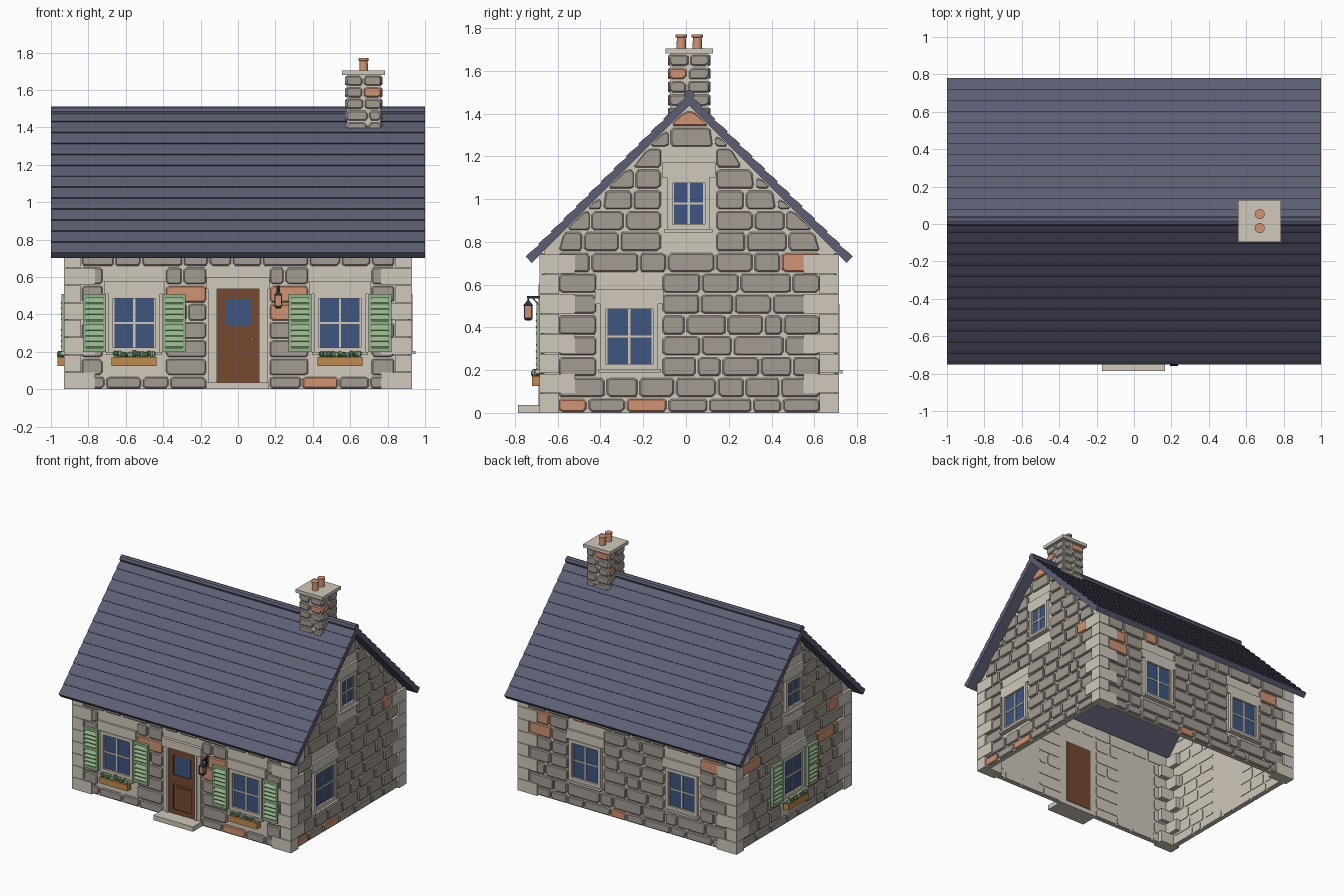
import bpy, bmesh, math, random

if "Cube" in bpy.data.objects:
    bpy.data.objects.remove(bpy.data.objects["Cube"])
random.seed(4)

def mat(name, r, g, b):
    m = bpy.data.materials.new(name)
    lin = lambda c: ((c / 255 + 0.055) / 1.055) ** 2.4
    m.diffuse_color = (lin(r), lin(g), lin(b), 1)
    m.use_nodes = True
    m.node_tree.nodes["Principled BSDF"].inputs["Base Color"].default_value = m.diffuse_color
    return m

CREAM = mat("cream mortar", 208, 200, 188)
STONE = mat("grey stone", 164, 156, 148)
TERRA = mat("terracotta", 208, 148, 116)
SLATE = mat("blue slate", 92, 95, 116)
GLASS = mat("window blue", 62, 86, 128)
DOOR = mat("door brown", 118, 74, 48)
WOOD = mat("planter wood", 192, 138, 78)
GREEN = mat("shutter green", 148, 180, 138)
LEAF = mat("leaf green", 84, 128, 84)
IRON = mat("dark iron", 48, 50, 58)
YC = 0.015                       # ridge line in y

class Part:
    """One mesh object collected from lofted solids."""
    def __init__(self, name):
        self.name, self.bm, self.mats = name, bmesh.new(), []

    def loft(self, rings, m, back=None):
        bm = self.bm
        for x in (m, back):
            if x and x not in self.mats:
                self.mats.append(x)
        vs = [[bm.verts.new(p) for p in r] for r in rings]
        fs = [bm.faces.new(vs[0][::-1]), bm.faces.new(vs[-1])]
        n = len(vs[0])
        for a, b in zip(vs, vs[1:]):
            fs += [bm.faces.new((a[i], a[(i + 1) % n], b[(i + 1) % n], b[i])) for i in range(n)]
        for f in fs:
            f.material_index = self.mats.index(m)
        if back:
            fs[0].material_index = self.mats.index(back)

    def prism(self, M, pts, n0, n1, m):
        self.loft([[M(u, z, n) for u, z in pts] for n in (n0, n1)], m)

    def box(self, M, u0, u1, z0, z1, n0, n1, m):
        self.prism(M, [(u0, z0), (u1, z0), (u1, z1), (u0, z1)], n0, n1, m)

    def turned(self, x, y, prof, sides, m, turn=0.0):
        self.loft([[(x + r * math.cos(turn + 2 * math.pi * i / sides),
                     y + r * math.sin(turn + 2 * math.pi * i / sides), z)
                    for i in range(sides)] for r, z in prof], m)

    def done(self):
        bmesh.ops.recalc_face_normals(self.bm, faces=self.bm.faces)
        me = bpy.data.meshes.new(self.name)
        self.bm.to_mesh(me)
        for m in self.mats:
            me.materials.append(m)
        bpy.context.collection.objects.link(bpy.data.objects.new(self.name, me))

# wall frames: (along wall, height, outward) -> world
def frames(x0, x1, y0, y1):
    return (lambda u, z, n: (u, y0 - n, z), lambda u, z, n: (u, y1 + n, z),
            lambda u, z, n: (x1 + n, u, z), lambda u, z, n: (x0 - n, u, z))
FRONT, BACK, RIGHT, LEFT = frames(-0.91, 0.91, -0.665, 0.695)
WORLD = lambda u, z, n: (u, n, z)

def stone(part, M, a, b, za, zb, m, n0, n1, apex):
    q = [(a, za), (b, za), (b, zb), (a, zb)]
    if apex:                     # cut to the gable slope
        inner = 0 if a < YC < b else min(abs(a - YC), abs(b - YC))
        zb = min(zb, apex - inner - 0.02)
        if zb - za < 0.03:
            return
        lim = lambda u, z: max(YC - (apex - z), min(YC + (apex - z), u))
        q = [(lim(u, z), z) for u, z in ((a, za), (b, za), (b, zb), (a, zb))]
    ring = []
    for i, p in enumerate(q):    # clipped, slightly uneven corners
        for o in (q[i - 1], q[(i + 1) % 4]):
            d = math.dist(p, o) + 1e-6
            t = min(random.uniform(0.006, 0.018) / d, 0.35)
            ring.append((p[0] + (o[0] - p[0]) * t, p[1] + (o[1] - p[1]) * t))
    cu, cz = sum(p[0] for p in ring) / 8, sum(p[1] for p in ring) / 8
    w, h = max(b - a, 0.04), zb - za
    top = [(cu + (u - cu) * (1 - 0.012 / w), cz + (z - cz) * (1 - 0.012 / h)) for u, z in ring]
    part.loft([[M(u, z, n0) for u, z in ring], [M(u, z, n1 - 0.006) for u, z in ring],
               [M(u, z, n1) for u, z in top]], m, CREAM)

def stones(name, M, u0, u1, zs, holes=(), orange=(), apex=None, width=0.175, n0=-0.034, n1=0.013):
    part = Part(name)
    for za, zb in zip(zs, zs[1:]):
        free, start = [], u0
        for h in sorted(h for h in holes if min(h[3], zb) - max(h[2], za) > 0.02):
            free.append((start, h[0]))
            start = h[1]
        for s, e in free + [(start, u1)]:
            if e - s < 0.035:
                continue
            k = max(1, round((e - s) / width + random.uniform(-0.4, 0.4)))
            cuts = [s] + [s + (e - s) * (i + random.uniform(-0.28, 0.28)) / k for i in range(1, k)] + [e]
            for a, b in zip(cuts, cuts[1:]):
                hit = any(a <= u < b and za <= z < zb for u, z in orange)
                stone(part, M, a + 0.005, b - 0.005, za + 0.005, zb - 0.005,
                      TERRA if hit else STONE, n0, n1, apex)
    part.done()

# mortar shell, open below
shell = Part("mortar_walls")
for M in (FRONT, BACK):
    shell.box(M, -0.91, 0.91, 0, 0.75, -0.03, 0, CREAM)
for M in (RIGHT, LEFT):
    shell.prism(M, [(-0.665, 0), (0.695, 0), (0.695, 0.757), (YC, 1.437), (-0.665, 0.757)], -0.03, 0, CREAM)
shell.done()

# stone courses
zs = [0] + [0.07 + 0.0975 * i for i in range(15)]
hole = lambda u, w, z0, z1: (u - w, u + w, z0, z1)
upper = hole(0.012, 0.125, 0.78, 1.2)
stones("front_stones", FRONT, -0.84, 0.84, zs[:9],
       [hole(-0.555, 0.165, 0.09, 0.58), hole(0.545, 0.165, 0.09, 0.58), hole(0, 0.165, 0, 0.6)],
       [(0.7, 0.62), (0.22, 0.54), (0.21, 0.4), (-0.25, 0.47), (0.4, 0.04)])
stones("back_stones", BACK, -0.84, 0.84, zs[:9],
       [hole(0.36, 0.15, 0.2, 0.58), hole(-0.46, 0.15, 0.2, 0.58)],
       [(0.78, 0.62), (0.67, 0.5), (0.45, 0.7), (0.08, 0.04), (-0.72, 0.6)])
stones("right_stones", RIGHT, -0.6, 0.63, zs, [hole(-0.265, 0.15, 0.2, 0.58), upper],
       [(-0.53, 0.03), (-0.21, 0.03), (0.56, 0.73), (YC, 1.4)], apex=1.43)
stones("left_stones", LEFT, -0.6, 0.63, zs, [hole(0.012, 0.15, 0.1, 0.58), upper],
       [(-0.45, 0.74), (-0.3, 0.53), (0.48, 0.6), (YC, 1.4)], apex=1.43)

# alternating corner blocks
quoins = Part("corner_blocks")
for sx in (-1, 1):
    for sy in (-1, 1):
        for k in range(8):
            lx, ly = (0.09, 0.165) if k % 2 else (0.165, 0.09)
            ye = YC + sy * 0.7
            xs, ys = sorted((sx * 0.93, sx * (0.93 - lx))), sorted((ye, ye - sy * ly))
            quoins.box(WORLD, *xs, k * 0.093, k * 0.093 + 0.09, *ys, CREAM)
quoins.done()

def window(name, M, u, z0, z1, w, shutters=False, planter=False):
    p, h, f = Part(name), w / 2, 0.024
    p.box(M, u - h - 0.025, u + h + 0.025, z1, z1 + 0.07, -0.03, 0.016, CREAM)
    p.box(M, u - h + 0.005, u + h - 0.005, z0, z1, 0, 0.006, GLASS)
    for s in (-1, 1):            # frame and thin inner sash
        e = sorted((u + s * h, u + s * (h - f)))
        p.box(M, *e, z0, z1, 0, 0.022, CREAM)
        e = sorted((u + s * (h - f), u + s * (h - f - 0.008)))
        p.box(M, *e, z0 + f, z1 - f, 0, 0.013, CREAM)
    p.box(M, u - h + f, u + h - f, z0, z0 + f, 0, 0.022, CREAM)
    p.box(M, u - h + f, u + h - f, z1 - f, z1, 0, 0.022, CREAM)
    p.box(M, u - 0.006, u + 0.006, z0 + f, z1 - f, 0, 0.012, CREAM)
    zc = (z0 + z1) / 2
    p.box(M, u - h + f, u + h - f, zc - 0.005, zc + 0.005, 0, 0.011, CREAM)
    p.box(M, u - h - 0.012, u + h + 0.012, z0 - 0.016, z0, 0, 0.038, CREAM)
    p.done()
    if shutters:
        p = Part(name + "_shutters")
        for a in (u - 0.275, u + 0.152):
            b = a + 0.123
            p.box(M, a, b, z0, z1, 0.01, 0.024, GREEN)
            for e in ((a, a + 0.016), (b - 0.016, b)):
                p.box(M, *e, z0, z1, 0.02, 0.034, GREEN)
            for r in (z0, zc - 0.01, z1 - 0.02):
                p.box(M, a + 0.016, b - 0.016, r, r + 0.02, 0.02, 0.034, GREEN)
            for r in (z0 + 0.022, zc + 0.012):   # tilted louvres
                for i in range(4):
                    z = r + i * 0.03
                    sec = [(z, 0.036), (z + 0.006, 0.038), (z + 0.028, 0.024), (z, 0.024)]
                    p.loft([[M(x, c, n) for c, n in sec] for x in (a + 0.012, b - 0.012)], GREEN)
        p.done()
    if planter:
        p = Part(name + "_flower_box")
        p.box(M, u - 0.12, u + 0.12, 0.125, 0.172, 0.012, 0.055, WOOD)
        for i in range(11):
            x, y, _ = M(u - 0.1 + i * 0.02, 0, 0.035 + 0.008 * (-1) ** i)
            r, z = random.uniform(0.013, 0.018), 0.186 + random.uniform(-0.004, 0.004)
            p.turned(x, y, [(r * 0.5, z - r), (r, z - r * 0.3), (r, z + r * 0.3), (r * 0.5, z + r)],
                     7, GREEN if i % 3 == 1 else LEAF)
        p.done()

window("front_left_window", FRONT, -0.555, 0.2, 0.51, 0.275, True, True)
window("front_right_window", FRONT, 0.545, 0.2, 0.51, 0.275, True, True)
window("back_window_a", BACK, 0.36, 0.2, 0.51, 0.27)
window("back_window_b", BACK, -0.46, 0.2, 0.51, 0.27)
window("right_window", RIGHT, -0.265, 0.205, 0.51, 0.27)
window("left_window", LEFT, 0.012, 0.2, 0.51, 0.27, True, True)
window("right_upper_window", RIGHT, 0.012, 0.86, 1.1, 0.2)
window("left_upper_window", LEFT, 0.012, 0.86, 1.1, 0.2)

# door with stone surround and step
d = Part("door_surround")
for s in (-1, 1):
    d.box(FRONT, *sorted((s * 0.113, s * 0.16)), 0, 0.535, -0.03, 0.016, CREAM)
    d.box(FRONT, *sorted((s * 0.113, s * 0.128)), 0.035, 0.535, 0, 0.024, CREAM)
d.box(FRONT, -0.168, 0.168, 0.535, 0.6, -0.03, 0.024, CREAM)
d.done()
d = Part("door")
d.box(FRONT, -0.113, 0.113, 0.035, 0.535, -0.034, 0.006, DOOR)
for s in (-1, 1):
    d.box(FRONT, *sorted((s * 0.113, s * 0.076)), 0.035, 0.535, 0, 0.014, DOOR)
for z0, z1 in ((0.035, 0.07), (0.265, 0.335), (0.485, 0.535)):
    d.box(FRONT, -0.076, 0.076, z0, z1, 0, 0.014, DOOR)
d.box(FRONT, -0.055, 0.055, 0.09, 0.245, 0, 0.011, DOOR)
d.box(FRONT, -0.07, 0.07, 0.338, 0.482, 0, 0.009, GLASS)
d.box(FRONT, 0.068, 0.084, 0.262, 0.278, 0, 0.03, WOOD)
d.done()
d = Part("door_step")
d.box(FRONT, -0.17, 0.167, 0, 0.037, -0.01, 0.12, CREAM)
d.done()

# wall lantern
l = Part("lantern")
lx, ly = 0.215, -0.738
l.box(FRONT, lx - 0.01, lx + 0.01, 0.48, 0.555, 0.008, 0.02, IRON)
l.box(FRONT, lx - 0.005, lx + 0.005, 0.536, 0.546, 0.01, 0.078, IRON)
l.loft([[(x, y, z) for y, z in ((-0.68, 0.49), (-0.68, 0.5), (-0.715, 0.54), (-0.722, 0.54))]
        for x in (lx - 0.004, lx + 0.004)], IRON)
q = math.pi / 4
l.turned(lx, ly, [(0.004, 0.54), (0.004, 0.515)], 4, IRON, q)
l.turned(lx, ly, [(0.03, 0.5), (0.03, 0.505), (0.008, 0.525)], 4, IRON, q)
l.turned(lx, ly, [(0.02, 0.445), (0.024, 0.5)], 4, TERRA, q)
l.turned(lx, ly, [(0.018, 0.432), (0.025, 0.438), (0.025, 0.447)], 4, IRON, q)
for sx in (-1, 1):
    for sy in (-1, 1):
        l.turned(lx + sx * 0.017, ly + sy * 0.017, [(0.004, 0.44), (0.004, 0.503)], 4, IRON, q)
l.done()

# stepped slate roof, both slopes
roof, ROWS, HALF, RISE = Part("slate_roof"), 13, 0.76, 0.727
for s in (-1, 1):
    pts = [(HALF - 0.024, RISE - 0.026), (0, RISE + HALF - 0.05)]
    for i in range(ROWS, 0, -1):
        for t, up in ((i / ROWS, 0.0), ((i - 0.72) / ROWS, 0.007), ((i - 1) / ROWS, 0.007)):
            pts.append((HALF * (1 - t) + up * 0.7, RISE + HALF * t + up * 0.7))
    roof.loft([[(x, YC + s * y, z) for y, z in pts] for x in (-1, 1)], SLATE)
roof.done()
ridge = Part("ridge_roll")
ridge.loft([[(x, YC + 0.026 * math.cos(i * q), 1.486 + 0.026 * math.sin(i * q)) for i in range(8)]
            for x in (-1, 1)], SLATE)
ridge.done()

# chimney with cap and pots
c = Part("chimney_core")
c.box(WORLD, 0.583, 0.762, 1.37, 1.68, -0.075, 0.105, CREAM)
c.done()
cz = [1.37 + 0.062 * i for i in range(6)]
for nm, M, a, b, o in zip(("front", "back", "right", "left"), frames(0.583, 0.762, -0.075, 0.105),
                          (0.575, 0.575, -0.083, -0.083), (0.77, 0.77, 0.113, 0.113),
                          ((0.72, 1.58), (0.62, 1.64), (-0.05, 1.58), (0.08, 1.5))):
    stones("chimney_stones_" + nm, M, a, b, cz, (), [o], width=0.095, n0=-0.01, n1=0.01)
c = Part("chimney_cap")
c.box(WORLD, 0.557, 0.786, 1.68, 1.705, -0.097, 0.127, CREAM)
c.done()
c = Part("chimney_pots")
for y in (-0.022, 0.053):
    c.turned(0.672, y, [(0.024, 1.7), (0.021, 1.755), (0.027, 1.757), (0.027, 1.77)], 14, TERRA)
c.done()
